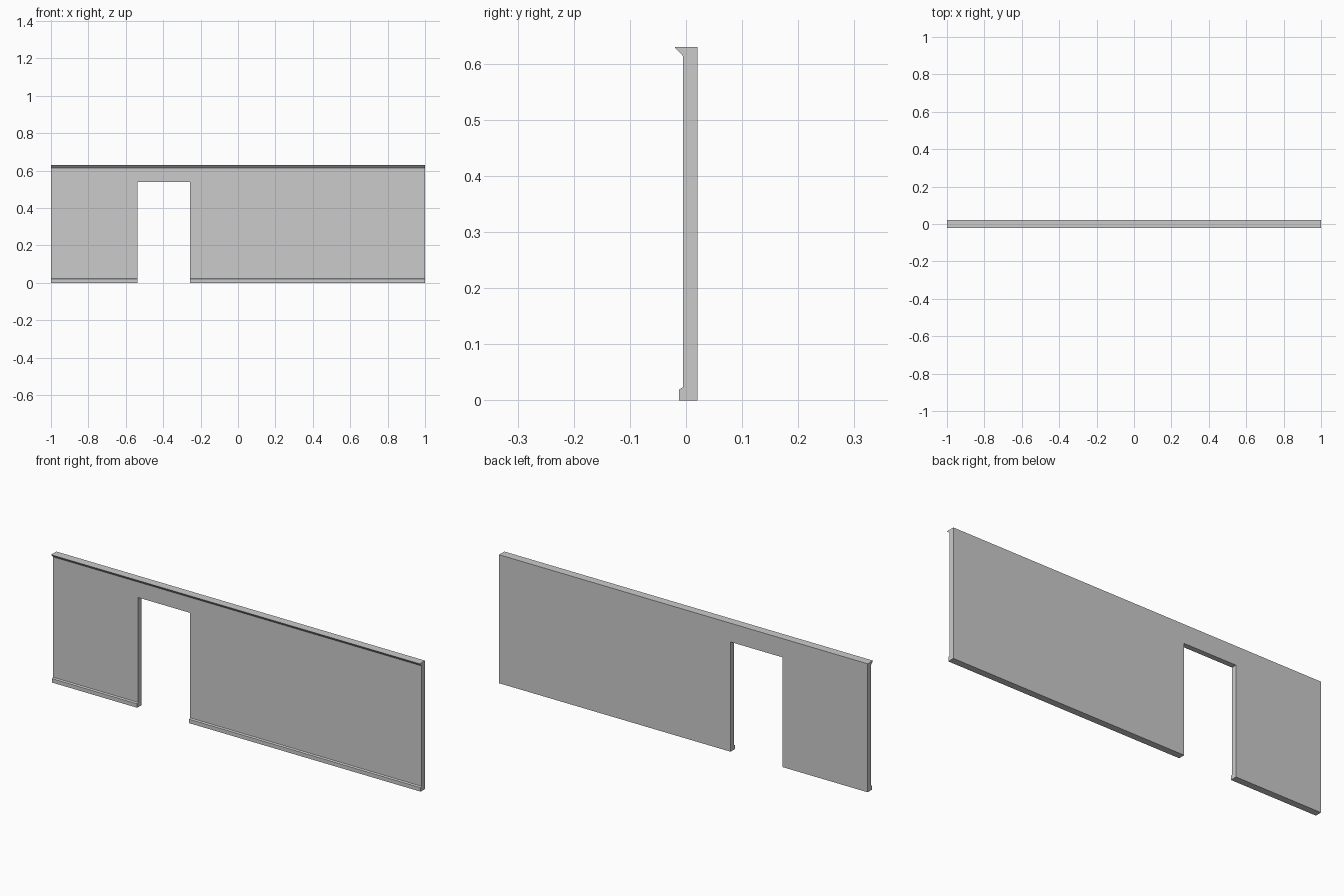
import bpy, bmesh

if "Cube" in bpy.data.objects:
    bpy.data.objects.remove(bpy.data.objects["Cube"])


def extrude_along_x(name, profile, x0, x1):
    """Solid made by sweeping a closed (y, z) profile from x0 to x1."""
    bm = bmesh.new()
    face = bm.faces.new([bm.verts.new((x0, y, z)) for y, z in profile])
    ext = bmesh.ops.extrude_face_region(bm, geom=[face], use_keep_orig=True)
    verts = [g for g in ext["geom"] if isinstance(g, bmesh.types.BMVert)]
    bmesh.ops.translate(bm, vec=(x1 - x0, 0, 0), verts=verts)
    bmesh.ops.recalc_face_normals(bm, faces=bm.faces)
    mesh = bpy.data.meshes.new(name)
    bm.to_mesh(mesh)
    bm.free()
    obj = bpy.data.objects.new(name, mesh)
    bpy.context.collection.objects.link(obj)
    return obj


BACK, FRONT, TOP = 0.0205, -0.0055, 0.63

# Wall with bevelled skirting at the foot and a wedge cornice at the top
wall = extrude_along_x("wall_panel", [
    (BACK, 0), (-0.0125, 0), (-0.0125, 0.0195), (FRONT, 0.0235),
    (FRONT, 0.614), (-0.0205, TOP), (BACK, TOP)], -1, 1)

# Doorway opening, cut through wall and skirting
cutter = extrude_along_x("doorway_cutter", [
    (-0.1, -0.1), (0.1, -0.1), (0.1, 0.538), (-0.1, 0.538)], -0.538, -0.256)
cutter.hide_render = True
cut = wall.modifiers.new("doorway", "BOOLEAN")
cut.operation = "DIFFERENCE"
cut.solver = "EXACT"
cut.object = cutter

# Apply the cut and discard the helper
bpy.context.view_layer.objects.active = wall
bpy.ops.object.modifier_apply(modifier=cut.name)
bpy.data.objects.remove(cutter)
